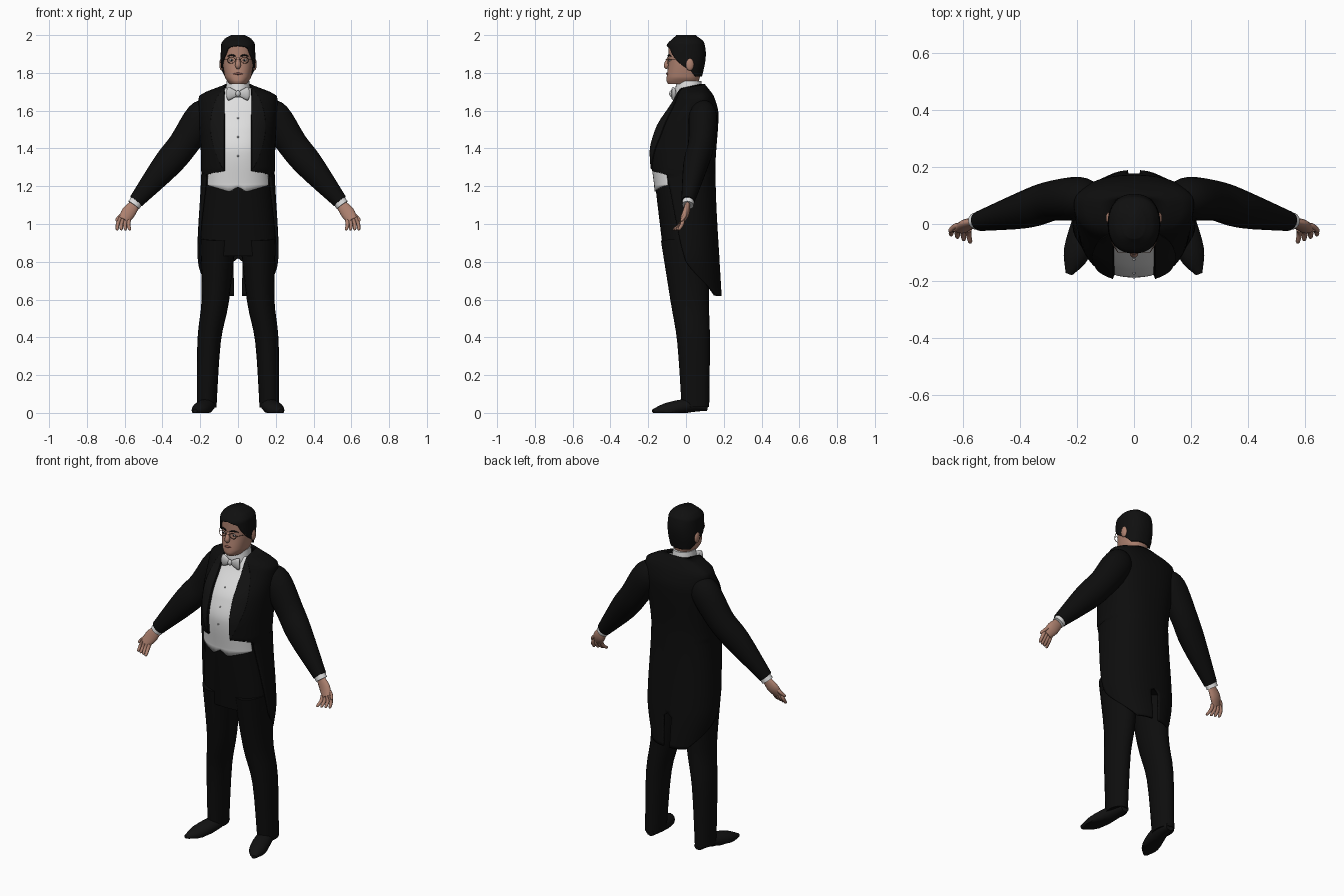
import bpy, math
from mathutils import Vector

ROUNDNESS = 2.3

default_cube = bpy.data.objects.get("Cube")
if default_cube:
    bpy.data.objects.remove(default_cube, do_unlink=True)


def material(name, red, green, blue):
    mat = bpy.data.materials.new(name)
    mat.use_nodes = True
    mat.diffuse_color = (red, green, blue, 1)
    shader = mat.node_tree.nodes["Principled BSDF"]
    shader.inputs["Base Color"].default_value = mat.diffuse_color
    shader.inputs["Roughness"].default_value = .8
    return mat


def grey(name, value):
    return material(name, value, value, value)


cloth = grey("black cloth", .004)
satin = grey("black satin", .006)
black_hair = grey("black hair", .005)
linen = grey("white linen", .74)
silk = grey("pale grey silk", .58)
skin = material("skin", .42, .22, .16)
lip_colour = material("lip red", .25, .09, .07)
bronze = material("bronze", .13, .07, .05)


def finish(name, verts, faces, mat, mirror, thick=0):
    """Make a smooth object, mirrored across the middle where asked."""
    mesh = bpy.data.meshes.new(name)
    mesh.from_pydata(verts, [], faces)
    mesh.materials.append(mat)
    part = bpy.data.objects.new(name, mesh)
    bpy.context.collection.objects.link(part)
    if mirror:
        part.modifiers.new("Mirror", 'MIRROR')
    if thick:
        solid = part.modifiers.new("Solidify", 'SOLIDIFY')
        solid.thickness, solid.offset = thick, -1
    bpy.ops.object.select_all(action='DESELECT')
    part.select_set(True)
    bpy.context.view_layer.objects.active = part
    bpy.ops.object.shade_smooth_by_angle(angle=math.radians(50))


def curve(*points):
    """Smooth profile through (height, value) points, without overshoot."""
    points = sorted(points)
    slopes = [(b[1] - a[1]) / (b[0] - a[0]) for a, b in zip(points, points[1:])]
    inner = [2 * p * q / (p + q) if p * q > 0 else 0 for p, q in zip(slopes, slopes[1:])]
    tangents = [slopes[0], *inner, slopes[-1]]

    def value(z):
        z = min(max(z, points[0][0]), points[-1][0])
        i = max(k for k in range(len(slopes)) if points[k][0] <= z)
        (low, a), (high, b) = points[i], points[i + 1]
        span = high - low
        t = (z - low) / span
        ease = t * t * (3 - 2 * t)
        bend = t * (1 - t) * ((1 - t) * tangents[i] - t * tangents[i + 1])
        return a + (b - a) * ease + span * bend
    return value


def shell(name, mat, form, top, bottom, start, end, inset=0, thick=0,
          cap_top=False, cap_bottom=False, hem=None):
    """Half of a body, mirrored; start and end give degrees round from the front."""
    half, front, middle, back = form
    rows, cols = 56, 24
    verts, faces = [], []
    for row in range(rows + 1):
        z = top + (bottom - top) * row / rows
        first, last = start(z), end(z)
        mid = middle(z)
        for col in range(cols + 1):
            angle = math.radians(first + (last - first) * col / cols)
            side, ahead = math.sin(angle), math.cos(angle)
            x = (half(z) - inset) * max(side, 0) ** (2 / ROUNDNESS)
            if side < .0001:
                x = 0
            reach = front(z) + inset - mid if ahead > 0 else back(z) - inset - mid
            y = mid + reach * abs(ahead) ** (2 / ROUNDNESS)
            verts.append((x, y, hem(x) if hem and row == rows else z))
    ring = cols + 1
    for row in range(rows):
        for col in range(cols):
            a = row * ring + col
            faces.append((a, a + ring, a + ring + 1, a + 1))
    if cap_top:
        faces.append(range(ring))
    if cap_bottom:
        faces.append(range(len(verts) - 1, len(verts) - ring - 1, -1))
    finish(name, verts, faces, mat, True, thick)


def smooth_path(points, steps=4):
    """Spline through the points of a path."""
    points = [Vector(p) for p in points]
    padded = [points[0], *points, points[-1]]
    path = []
    for a, b, c, d in zip(padded, padded[1:], padded[2:], padded[3:]):
        for step in range(steps):
            t = step / steps
            path.append(b + t / 2 * (c - a + t * (2 * a - 5 * b + 4 * c - d + t * (3 * (b - c) + d - a))))
    return path + [points[-1]]


def tube(name, mat, points, flat=1, along=(0, 1, 0), sides=16, mirror=True):
    """Oval rings along x, y, z, radius points; flat scales the radius along one axis."""
    path = smooth_path(points)
    verts, faces = [], []
    for i, point in enumerate(path):
        heading = path[min(i + 1, len(path) - 1)].xyz - path[max(i - 1, 0)].xyz
        across = heading.cross(Vector(along)).normalized()
        depth = across.cross(heading).normalized() * flat
        for side in range(sides):
            angle = math.tau * side / sides
            vert = point.xyz + point.w * (across * math.cos(angle) + depth * math.sin(angle))
            vert.z = max(vert.z, 0)
            verts.append(vert)
    for start in range(0, len(verts) - sides, sides):
        for side in range(sides):
            a, b = start + side, start + (side + 1) % sides
            faces.append((a, b, b + sides, a + sides))
    faces.append(range(sides - 1, -1, -1))
    faces.append(range(len(verts) - sides, len(verts)))
    finish(name, verts, faces, mat, mirror)


def ball(name, mat, centre, width, height, flat=1, mirror=True):
    """Upright ellipsoid."""
    x, y, z = centre
    turns = [math.pi * i / 6 for i in range(7)]
    tube(name, mat, [(x, y, z + height * math.cos(a), width * math.sin(a)) for a in turns], flat, mirror=mirror)


def front_centre(z):
    return 0


def back_centre(z):
    return 180


# Torso form shared by the coat, lapels, waistcoat and trousers
torso_half = curve((1.74, .07), (1.67, .21), (1.3, .195), (.85, .215), (.6, .17))
torso_front = curve((1.74, -.03), (1.67, -.06), (1.5, -.167), (1.38, -.197), (1.2, -.178), (.8, -.13))
torso_back = curve((1.74, .1), (1.67, .15), (1.58, .172), (1.3, .156), (.6, .19))
torso = (torso_half, torso_front, lambda z: min(max((z - 1.3) / 5, 0), .07), torso_back)
cutaway = curve((1.25, 60), (.8, 90), (.6, 150))


def coat_edge(z):
    """Straight opening over the chest, swept back below the waist."""
    if z < 1.27:
        return cutaway(z)
    return math.degrees(math.asin(min(.072 / torso_half(z), 1) ** (ROUNDNESS / 2)))


def lapel_edge(z):
    return coat_edge(z) + 24 * math.sin(math.pi * (z - 1.28) / .46)


def waistcoat_hem(x):
    """Two points either side of a centre notch."""
    return 1.17 + abs(x - .045) * (.6 if x < .045 else .3)


shell("tailcoat", cloth, torso, 1.74, .62, coat_edge, lambda z: 180 if z > .8 else 175, thick=.012)
shell("lapels", satin, torso, 1.72, 1.29, coat_edge, lapel_edge, inset=-.005, thick=.006)
shell("waistcoat", linen, torso, 1.72, 1.2, front_centre, lambda z: 58, inset=.01, thick=.004, hem=waistcoat_hem)
shell("trouser_hips", cloth, torso, 1.24, .83, front_centre, back_centre, inset=.016,
      cap_top=True, cap_bottom=True)
for stud_height in (1.36, 1.46, 1.56):
    ball("shirt_stud", silk, (0, torso_front(stud_height) + .01, stud_height), .005, .005, mirror=False)

# Legs and shoes
tube("trouser_leg", cloth, [(.105, 0, .92, .095), (.12, .02, .6, .073), (.153, .04, .38, .062),
                            (.166, .05, .03, .052)], flat=1.4, sides=20)
tube("shoe", satin, [(.16, .115, .03, .025), (.165, .03, .04, .045), (.2, -.1, .016, .047),
                     (.228, -.175, .01, .012)], flat=.8, along=(0, 0, 1))

# Sleeves and shirt cuffs
tube("sleeve", cloth, [(.14, .09, 1.62, .05), (.19, .09, 1.57, .086), (.29, .08, 1.42, .08),
                       (.38, .05, 1.31, .075), (.54, .01, 1.12, .04)], flat=.87, sides=20)
tube("shirt_cuff", linen, [(.53, .014, 1.13, .036), (.552, .01, 1.1, .035)], flat=.87)

# Hands: open palm, four spread fingers and an outward thumb
tube("palm", skin, [(.54, .01, 1.11, .026), (.58, 0, 1.06, .037), (.605, -.02, 1.02, .028)], flat=.5)


def digit(name, base, tip):
    base, tip = Vector(base), Vector(tip)
    knuckle = base.lerp(tip, .5) + Vector((.004, .008, 0))
    tube(name, skin, [(*base, .011), (*knuckle, .01), (*base.lerp(tip, .9), .008), (*tip, .003)], sides=8)


for i, finger in enumerate(("little", "ring", "middle", "index")):
    digit(finger + "_finger", (.578 + .015 * i, -.018, 1.02 + .005 * i), (.573 + .023 * i, -.065 + .009 * i, .967))
digit("thumb", (.59, -.006, 1.07), (.648, -.024, 1.016))

# Head, with the hair as a second layer that follows the hairline
head = (curve((2, .025), (1.98, .06), (1.95, .078), (1.87, .081), (1.78, .07), (1.74, .045)),
        curve((2, -.04), (1.94, -.092), (1.87, -.092), (1.76, -.103), (1.74, -.095)),
        front_centre,
        curve((2, .04), (1.96, .085), (1.9, .094), (1.74, .065)))
hairline = curve((1.945, 0), (1.93, 34), (1.9, 47), (1.85, 75), (1.78, 125))
shell("head", skin, head, 1.985, 1.74, front_centre, back_centre, cap_top=True, cap_bottom=True)
shell("hair", black_hair, head, 2, 1.78, hairline, back_centre, inset=-.011, thick=.014, cap_top=True)

# Face
ball("ear", skin, (.087, .02, 1.845), .012, .033, flat=1.8)
tube("nose", skin, [(0, -.09, 1.88, .008), (0, -.103, 1.84, .015), (0, -.095, 1.826, .009)], mirror=False)
ball("eye", linen, (.034, -.084, 1.867), .012, .006, flat=.6)
ball("iris", black_hair, (.034, -.09, 1.867), .005, .005, flat=.6)
tube("eyebrow", black_hair, [(.013, -.095, 1.888, .003), (.034, -.091, 1.894, .005), (.057, -.078, 1.888, .002)])
tube("lips", lip_colour, [(-.027, -.095, 1.793, .002), (0, -.101, 1.796, .006), (.027, -.095, 1.793, .002)],
     mirror=False)

# Glasses
wire = .0016
rim_turns = [math.tau * i / 8 for i in range(9)]
tube("glasses_rim", bronze, [(.035 + .021 * math.cos(a), -.099, 1.867 + .016 * math.sin(a), wire)
                             for a in rim_turns], sides=6)
tube("glasses_bridge", bronze, [(-.014, -.1, 1.87, wire), (0, -.106, 1.873, wire), (.014, -.1, 1.87, wire)],
     sides=6, mirror=False)
tube("glasses_arm", bronze, [(.056, -.099, 1.87, wire), (.083, -.05, 1.87, wire), (.09, .015, 1.868, wire)],
     along=(0, 0, 1), sides=6)

# Standing collar and bow tie
tube("collar", linen, [(0, .015, 1.757, .06), (0, .015, 1.67, .07)], flat=1.1, sides=24, mirror=False)
tube("bow_wing", silk, [(.004, -.072, 1.69, .012), (.046, -.067, 1.69, .035), (.056, -.064, 1.69, .03)], flat=.4)
ball("bow_knot", silk, (0, -.076, 1.69), .013, .017, mirror=False)
